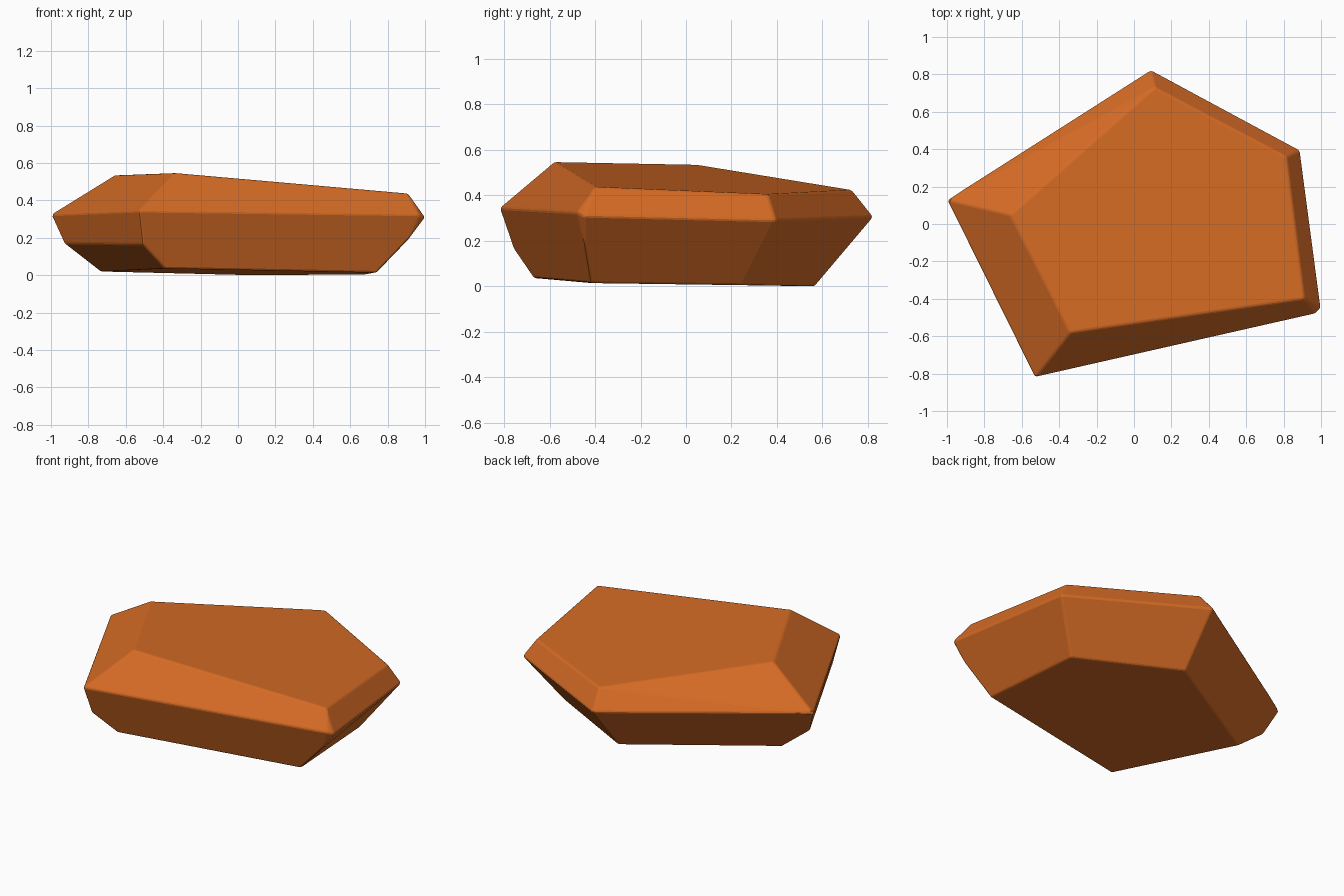
import bpy, bmesh, math

cube = bpy.data.objects.get("Cube")
if cube:
    bpy.data.objects.remove(cube, do_unlink=True)

# Corner rings of the faceted stone, from the top down
top_ring = [(-.66, .05, .535), (-.34, -.58, .547), (.91, -.40, .437),
            (.815, .36, .405), (.11, .73, .424)]
girdle = [(-1.0, .13, .325), (-.53, -.82, .345), (.97, -.48, .325),
          (1.0, -.45, .31), (.888, .395, .29), (.09, .825, .305)]
lower_corners = [(-.93, .07, .17), (-.51, -.76, .165), (.91, -.45, .19)]
base_ring = [(-.737, .075, .02), (-.39, -.67, .036), (.74, -.42, .014),
             (.69, .25, .005), (.083, .567, 0)]

# Wrap a convex skin around the corners and merge near-flat facets
bm = bmesh.new()
for corner in top_ring + girdle + lower_corners + base_ring:
    bm.verts.new(corner)
hull = bmesh.ops.convex_hull(bm, input=bm.verts[:])
loose = [v for v in bm.verts if not v.link_faces]
bmesh.ops.delete(bm, geom=loose, context='VERTS')
bmesh.ops.dissolve_limit(bm, angle_limit=math.radians(8),
                         verts=bm.verts[:], edges=bm.edges[:])
bmesh.ops.recalc_face_normals(bm, faces=bm.faces[:])
mesh = bpy.data.meshes.new("rock")
bm.to_mesh(mesh)
bm.free()
rock = bpy.data.objects.new("rock", mesh)
bpy.context.collection.objects.link(rock)

# Orange stone colour
color = (.66, .145, .018, 1)
stone = bpy.data.materials.new("orange_stone")
stone.use_nodes = True
stone.diffuse_color = color
shader = next(n for n in stone.node_tree.nodes if n.type == 'BSDF_PRINCIPLED')
shader.inputs["Base Color"].default_value = color
mesh.materials.append(stone)

# Slightly worn edges
bevel = rock.modifiers.new("worn_edges", 'BEVEL')
bevel.width = .01
bevel.segments = 2
bevel.limit_method = 'ANGLE'
bevel.angle_limit = math.radians(10)
